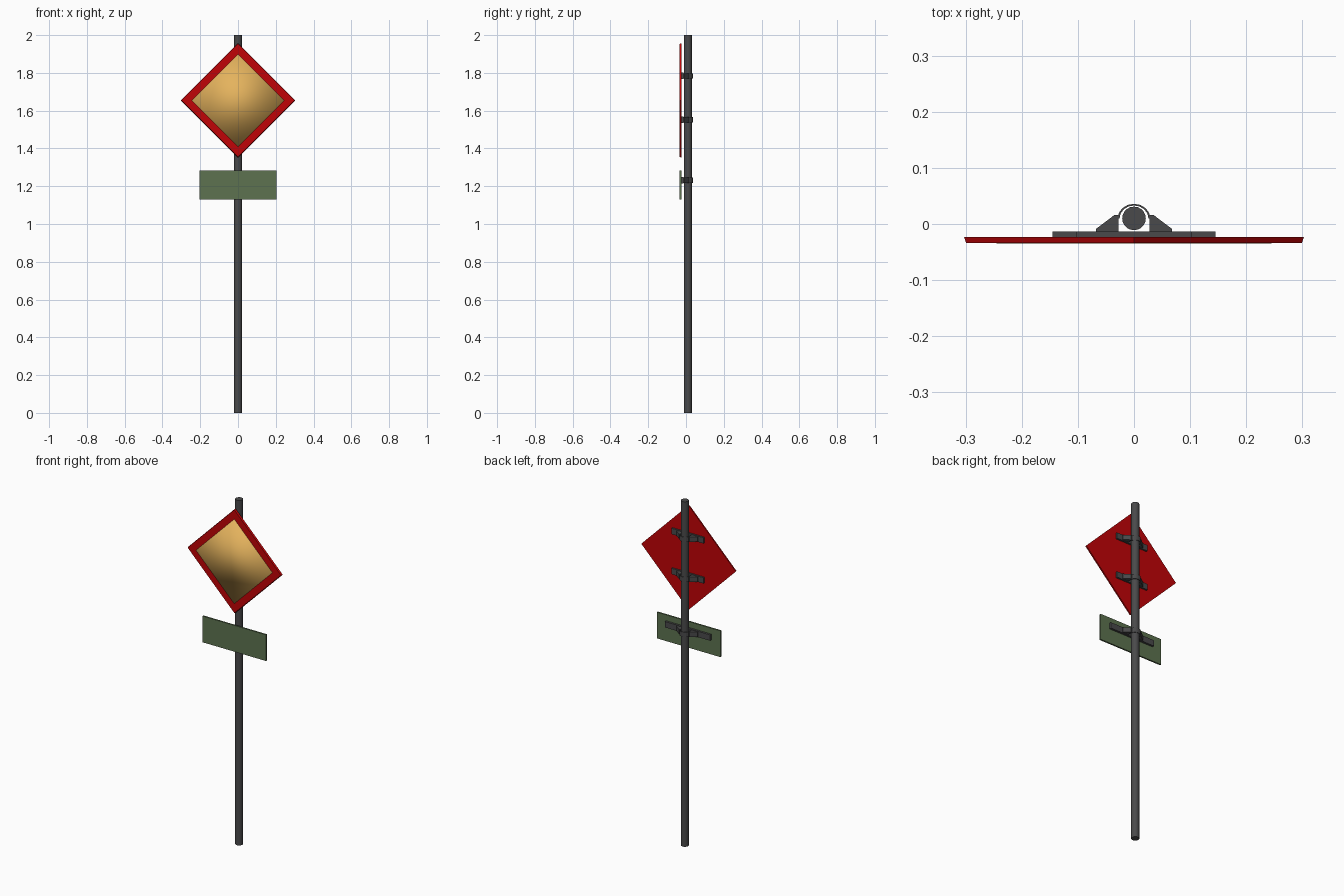
import bpy, bmesh, math
from mathutils import Matrix

if "Cube" in bpy.data.objects:
    bpy.data.objects.remove(bpy.data.objects["Cube"])


def material(name, rgb):
    m = bpy.data.materials.new(name)
    m.use_nodes = True
    m.diffuse_color = (*rgb, 1)
    m.node_tree.nodes["Principled BSDF"].inputs["Base Color"].default_value = (*rgb, 1)
    return m


STEEL = material("dark steel", (0.068, 0.068, 0.07))
RED = material("sign red", (0.53, 0.001, 0.002))
YELLOW = material("sign yellow", (0.78, 0.45, 0.11))
GREEN = material("plate green", (0.11, 0.17, 0.08))


def finish(name, bm, mat):
    bmesh.ops.recalc_face_normals(bm, faces=bm.faces)
    mesh = bpy.data.meshes.new(name)
    bm.to_mesh(mesh)
    bm.free()
    mesh.materials.append(mat)
    obj = bpy.data.objects.new(name, mesh)
    bpy.context.collection.objects.link(obj)
    return obj


def box(name, half_x, y0, y1, z, half_z, mat):
    bm = bmesh.new()
    bmesh.ops.create_cube(bm, size=1)
    bmesh.ops.scale(bm, vec=(2 * half_x, y1 - y0, 2 * half_z), verts=bm.verts)
    bmesh.ops.translate(bm, vec=(0, (y0 + y1) / 2, z), verts=bm.verts)
    return finish(name, bm, mat)


def diamond(name, front_radius, back_radius, y0, y1, z, mat):
    """Square board standing on one corner."""
    bm = bmesh.new()
    bmesh.ops.create_cone(bm, cap_ends=True, segments=4, radius1=back_radius,
                          radius2=front_radius, depth=y1 - y0)
    bmesh.ops.rotate(bm, matrix=Matrix.Rotation(math.pi / 2, 3, "X"), verts=bm.verts)
    bmesh.ops.translate(bm, vec=(0, (y0 + y1) / 2, z), verts=bm.verts)
    return finish(name, bm, mat)


def extrude_plan(name, outline, z, half_z, mat):
    """Raise an outline drawn in plan (x, y) to a prism centred on z."""
    bm = bmesh.new()
    face = bm.faces.new([bm.verts.new((x, y, z - half_z)) for x, y in outline])
    raised = bmesh.ops.extrude_face_region(bm, geom=[face])["geom"]
    bmesh.ops.translate(bm, vec=(0, 0, 2 * half_z),
                        verts=[v for v in raised if isinstance(v, bmesh.types.BMVert)])
    return finish(name, bm, mat)


# Pole
POLE_Y = 0.01
bm = bmesh.new()
bmesh.ops.create_cone(bm, cap_ends=True, segments=20, radius1=0.021, radius2=0.021, depth=2)
bmesh.ops.translate(bm, vec=(0, POLE_Y, 1), verts=bm.verts)
pole = finish("pole", bm, STEEL)
bpy.context.view_layer.objects.active = pole
pole.select_set(True)
bpy.ops.object.shade_smooth_by_angle(angle=math.radians(40))
pole.select_set(False)

# Diamond board with a thin, softly shaded yellow panel on its front
diamond("diamond_sign", 0.299, 0.303, -0.034, -0.023, 1.654, RED)
panel = diamond("diamond_panel", 0.245, 0.245, -0.035, -0.033, 1.654, YELLOW)
panel.data.shade_smooth()

# Rectangular plate below
box("lower_plate", 0.204, -0.034, -0.025, 1.207, 0.076, GREEN)

# Rails and pole clamps behind the boards
FOOT = [(0.028, -0.013), (0.068, -0.013), (0.068, -0.009), (0.035, 0.016), (0.028, 0.016)]


def arc(radius):
    return [(1.12 * radius * math.cos(math.pi * i / 8),
             POLE_Y + radius * math.sin(math.pi * i / 8)) for i in range(9)]


for label, z, half_x in (("top", 1.784, 0.103), ("middle", 1.552, 0.103), ("lower", 1.232, 0.145)):
    box(label + "_rail", half_x, -0.025, -0.013, z, 0.017, STEEL)
    extrude_plan(label + "_clamp_band", arc(0.026) + arc(0.023)[::-1], z, 0.014, STEEL)
    for side, sign in (("left", 1), ("right", -1)):
        outline = [(sign * x, y) for x, y in FOOT]
        extrude_plan(f"{label}_clamp_foot_{side}", outline, z, 0.014, STEEL)
